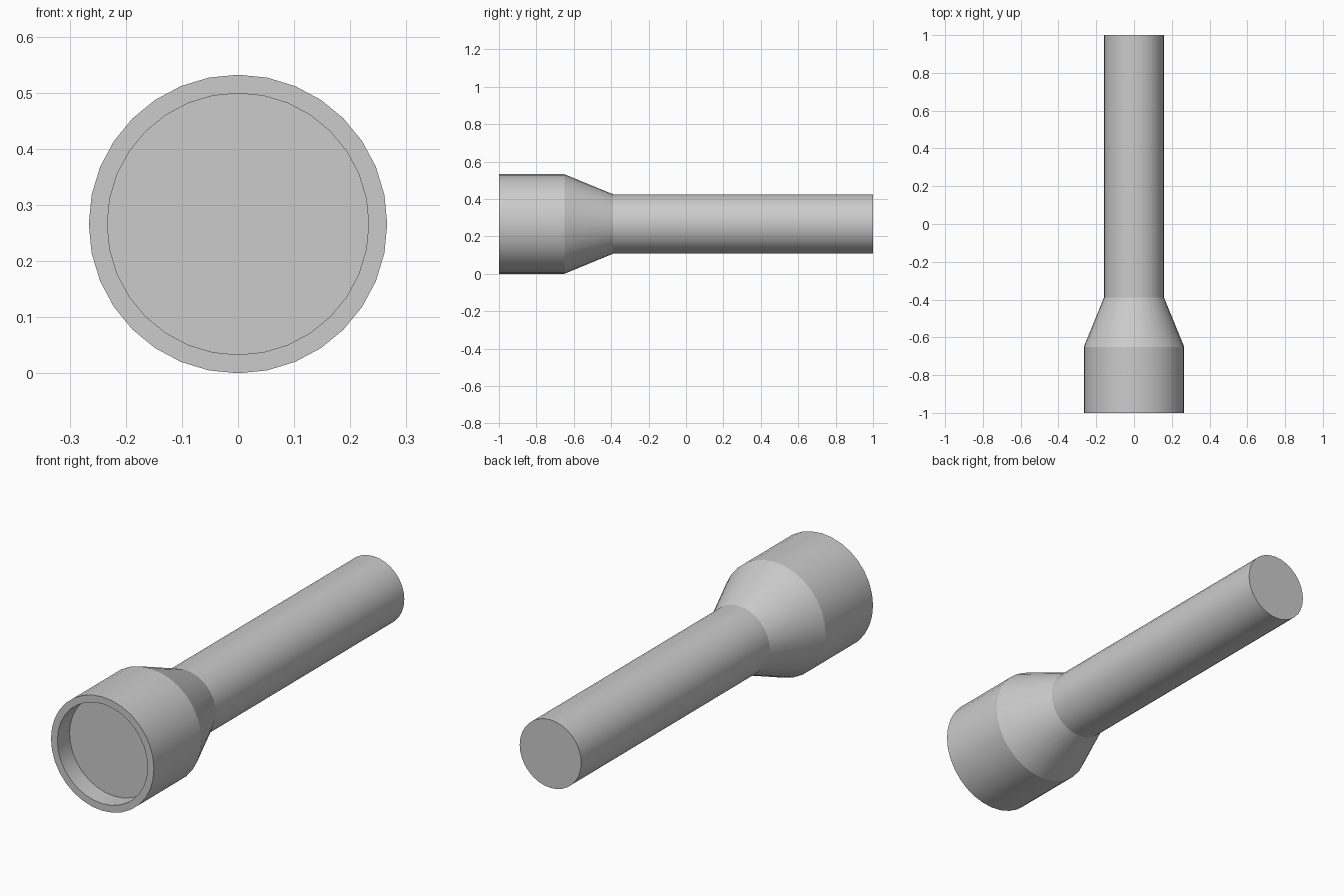
import bpy, bmesh, math

if "Cube" in bpy.data.objects:
    bpy.data.objects.remove(bpy.data.objects["Cube"])

SIDES = 32
AXIS_Z = 0.266

grey = bpy.data.materials.new("light grey")
grey.diffuse_color = (0.6, 0.6, 0.6, 1)
grey.use_nodes = True
grey.node_tree.nodes["Principled BSDF"].inputs["Base Color"].default_value = grey.diffuse_color


def revolve(name, profile):
    """Turn a (radius, y) profile around the long axis; radius 0 closes an end."""
    bm = bmesh.new()
    rings = []
    for r, y in profile:
        if r == 0:
            rings.append([bm.verts.new((0, y, AXIS_Z))])
            continue
        angles = [2 * math.pi * i / SIDES for i in range(SIDES)]
        rings.append([bm.verts.new((r * math.sin(a), y, AXIS_Z + r * math.cos(a)))
                      for a in angles])
    for a, b in zip(rings, rings[1:]):
        for i in range(SIDES):
            j = (i + 1) % SIDES
            if len(a) == 1:
                bm.faces.new((a[0], b[i], b[j]))
            elif len(b) == 1:
                bm.faces.new((a[i], b[0], a[j]))
            else:
                bm.faces.new((a[i], b[i], b[j], a[j]))
    # Profiles run from front to back along the outside, so faces point outward
    mesh = bpy.data.meshes.new(name)
    bm.to_mesh(mesh)
    bm.free()
    mesh.materials.append(grey)
    obj = bpy.data.objects.new(name, mesh)
    bpy.context.collection.objects.link(obj)
    bpy.ops.object.select_all(action='DESELECT')
    obj.select_set(True)
    bpy.context.view_layer.objects.active = obj
    bpy.ops.object.shade_smooth_by_angle(angle=math.radians(18))
    return obj


# Lens at the bottom of the front recess
revolve("lens", [(0, -0.91), (0.233, -0.91)])

# Head: recess wall, front rim, outer wall and taper down to the handle
revolve("head", [(0.233, -0.91), (0.233, -1.0), (0.266, -1.0),
                 (0.266, -0.65), (0.159, -0.39)])

# Handle with a flat end cap
revolve("handle", [(0.159, -0.39), (0.159, 1.0), (0, 1.0)])
